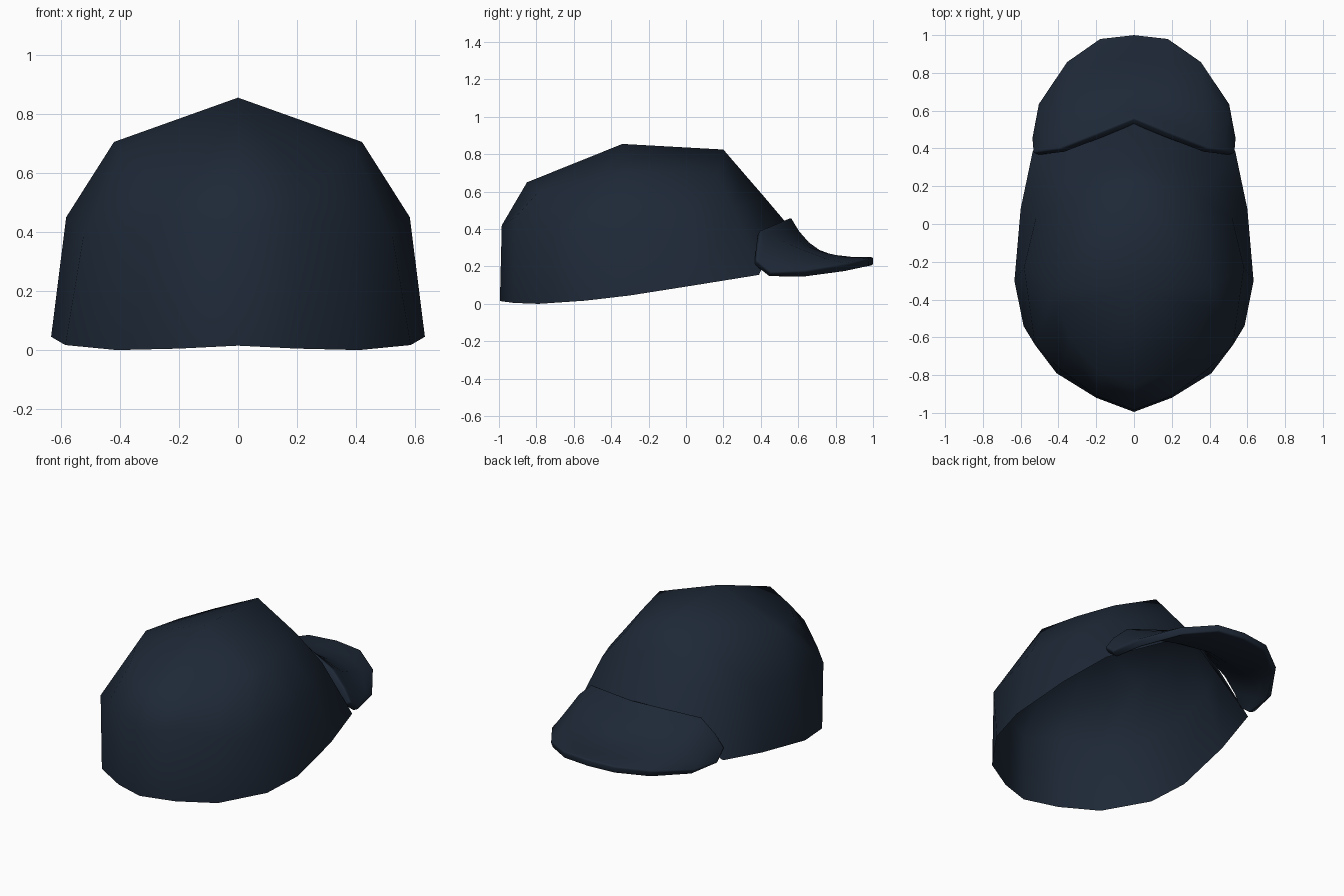
import bpy, bmesh
from mathutils import Vector

if "Cube" in bpy.data.objects:
    bpy.data.objects.remove(bpy.data.objects["Cube"])

navy = bpy.data.materials.new("dark navy cloth")
navy.diffuse_color = (0.0125, 0.021, 0.037, 1)
navy.use_nodes = True
navy.node_tree.nodes["Principled BSDF"].inputs["Base Color"].default_value = navy.diffuse_color


def finish(name, bm, angle):
    bmesh.ops.remove_doubles(bm, verts=bm.verts, dist=0.001)
    bmesh.ops.recalc_face_normals(bm, faces=bm.faces)
    # open sheets: make the normals point up and out
    if sum(f.normal.z * f.calc_area() for f in bm.faces) < 0:
        bmesh.ops.reverse_faces(bm, faces=bm.faces)
    mesh = bpy.data.meshes.new(name)
    bm.to_mesh(mesh)
    bm.free()
    mesh.materials.append(navy)
    ob = bpy.data.objects.new(name, mesh)
    bpy.context.collection.objects.link(ob)
    bpy.ops.object.select_all(action='DESELECT')
    ob.select_set(True)
    bpy.context.view_layer.objects.active = ob
    bpy.ops.object.shade_smooth_by_angle(angle=angle)
    return ob


def mirrored_faces(bm, faces):
    for side in (1, -1):
        for pts in faces:
            bm.faces.new([bm.verts.new((p[0] * side, p[1], p[2])) for p in pts])


def strips(cols):
    return [(a[i], b[i], b[i + 1], a[i + 1])
            for a, b in zip(cols, cols[1:]) for i in range(len(a) - 1)]


# Crown: columns from the back centre round to the front centre (hem, middle, shoulder)
crown_cols = [
    [(0, -.995, .015), (0, -.985, .42), (0, -.85, .65)],
    [(.2, -.92, .005), (.2, -.91, .465), (.19, -.78, .61)],
    [(.41, -.79, 0), (.39, -.77, .40), (.33, -.62, .63)],
    [(.585, -.54, .017), (.524, -.64, .383), (.40, -.45, .675)],
    [(.633, -.30, .045), (.582, -.23, .45), (.42, -.33, .705)],
    [(.60, .08, .105), (.52, .03, .465), (.365, -.08, .70)],
    [(.535, .39, .155), (.42, .25, .505), (.29, .17, .69)],
    [(0, .53, .44), (0, .42, .57), (0, .31, .697)],
]
top_back, top_front = (0, -.34, .855), (0, .20, .825)
faces = strips(crown_cols)
rim = [c[-1] for c in crown_cols]
faces += [(rim[i], rim[i + 1], top_back) for i in range(4)]
faces += [(rim[4], top_front, top_back)]
faces += [(rim[i], rim[i + 1], top_front) for i in (4, 5, 6)]
bm = bmesh.new()
mirrored_faces(bm, faces)
finish("crown", bm, 1.2)

# Brim: flared sheet from the arched inner edge to the rounded outer edge
inner = [(0, .56, .462), (.18, .485, .43), (.39, .40, .395), (.48, .385, .31), (.535, .375, .23)]
outer = [(0, 1.0, .25), (.18, .98, .245), (.355, .86, .215), (.505, .64, .175), (.54, .45, .165)]
flare = [4.0, 2.6, 1.35, 1.1, 1.0]
steps = [0, .1, .22, .35, .5, .75, 1]
brim_cols = []
for a, b, k in zip(inner, outer, flare):
    col = []
    for s in steps:
        p = Vector(a).lerp(Vector(b), s)
        p.z = b[2] + (a[2] - b[2]) * (1 - s) ** k
        col.append(tuple(p))
    brim_cols.append(col)
bm = bmesh.new()
mirrored_faces(bm, strips(brim_cols))
brim = finish("brim", bm, 1.2)
solid = brim.modifiers.new("thickness", 'SOLIDIFY')
solid.thickness = .045
solid.offset = -1
bevel = brim.modifiers.new("rounded edge", 'BEVEL')
bevel.width = .017
bevel.segments = 3
bevel.limit_method = 'ANGLE'
bevel.angle_limit = 1.0
